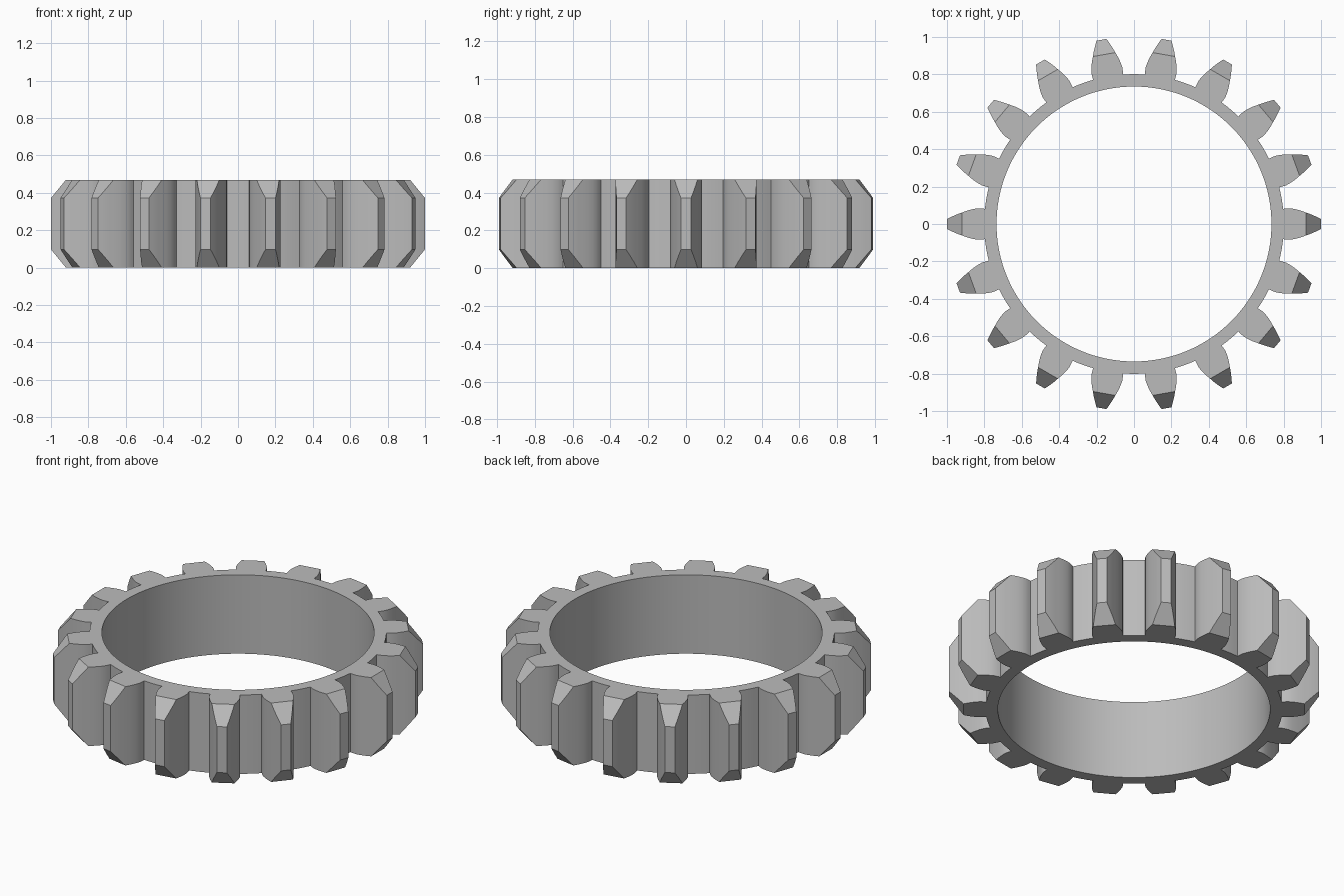
import bpy, bmesh, math

cube = bpy.data.objects.get("Cube")
if cube:
    bpy.data.objects.remove(cube, do_unlink=True)

TEETH = 18
HEIGHT = 0.47
BORE, ROOT, CHAMFER_START = 0.735, 0.80, 0.92
CHAMFER_DROP = 0.098
# tooth outline: radius, half width
FLANK = [(0.797, 0.081), (0.815, 0.083), (0.835, 0.084), (0.86, 0.08),
         (0.89, 0.072), (0.92, 0.061), (0.945, 0.052), (0.975, 0.039), (1.0, 0.027)]
BASE_ANGLE = math.atan2(FLANK[0][1], FLANK[0][0])
ROOT = math.hypot(*FLANK[0])
PITCH = math.tau / TEETH
STEPS = 5

bm = bmesh.new()


def polar(r, a, z):
    return bm.verts.new((r * math.cos(a), r * math.sin(a), z))


def arc(r, start, end, z):
    return [polar(r, start + (end - start) * i / STEPS, z) for i in range(STEPS + 1)]


def wall(low, high):
    for i in range(len(low) - 1):
        bm.faces.new((low[i], low[i + 1], high[i + 1], high[i]))


def tooth_section(r, w, a):
    """Rectangle across the tooth at one radius, shortened past the chamfer start."""
    drop = max(0, r - CHAMFER_START) / (1 - CHAMFER_START) * CHAMFER_DROP
    c, s = math.cos(a), math.sin(a)
    return [bm.verts.new((r * c - t * s, r * s + t * c, z))
            for t, z in ((-w, drop), (w, drop), (w, HEIGHT - drop), (-w, HEIGHT - drop))]


for n in range(TEETH):
    a = n * PITCH
    left, right, following = a + BASE_ANGLE, a - BASE_ANGLE, a + PITCH - BASE_ANGLE

    # ring behind the tooth
    low, high = (arc(BORE, right, left, z) for z in (0, HEIGHT))
    wall(low, high)
    for inner, z in ((low, 0), (high, HEIGHT)):
        bm.faces.new(inner + [polar(ROOT, left, z), polar(ROOT, right, z)])

    # ring in the gap between teeth
    low, high = (arc(BORE, left, following, z) for z in (0, HEIGHT))
    out_low, out_high = (arc(ROOT, left, following, z) for z in (0, HEIGHT))
    wall(low, high)
    wall(out_low, out_high)
    wall(low, out_low)
    wall(high, out_high)

    # tooth lofted outward to its flat tip
    sections = [tooth_section(r, w, a) for r, w in FLANK]
    for p, q in zip(sections, sections[1:]):
        wall(p + p[:1], q + q[:1])
    bm.faces.new(sections[-1])

bmesh.ops.remove_doubles(bm, verts=bm.verts, dist=0.0005)
bmesh.ops.recalc_face_normals(bm, faces=bm.faces)
mesh = bpy.data.meshes.new("gear_ring")
bm.to_mesh(mesh)
bm.free()

grey = bpy.data.materials.new("light grey")
grey.use_nodes = True
grey.diffuse_color = (0.5, 0.5, 0.5, 1)
grey.node_tree.nodes["Principled BSDF"].inputs["Base Color"].default_value = (0.5, 0.5, 0.5, 1)
mesh.materials.append(grey)

gear = bpy.data.objects.new("gear_ring", mesh)
bpy.context.collection.objects.link(gear)
bpy.ops.object.select_all(action='DESELECT')
gear.select_set(True)
bpy.context.view_layer.objects.active = gear
bpy.ops.object.shade_smooth_by_angle(angle=math.radians(25))
